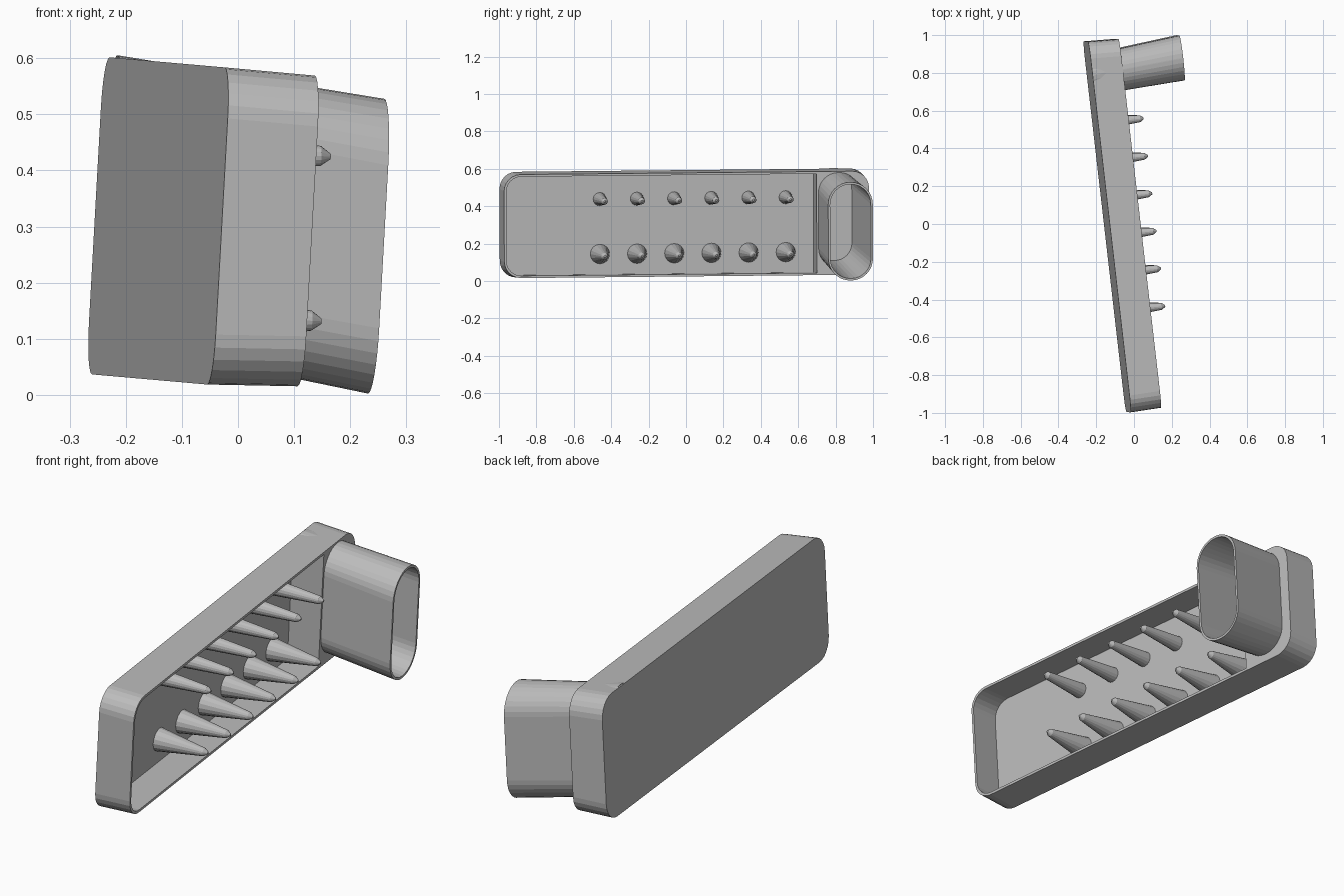
import bpy, bmesh, math
from mathutils import Matrix, Vector

if "Cube" in bpy.data.objects:
    bpy.data.objects.remove(bpy.data.objects["Cube"])

# Tray frame: local x = depth (out of the tray), y = length, z = height
L = Vector((-0.114, 0.99, 0.01)).normalized()
H = Vector((0.055, 0.0, 0.998))
H = (H - L * H.dot(L)).normalized()
D = L.cross(H)
FRAME = Matrix((D, L, H)).transposed().to_4x4()
FRAME.translation = (-0.142, -0.015, 0.31)

LEN, HGT, DEPTH = 0.988, 0.283, 0.163   # half length, half height, depth
WALL, FLOOR, DRAFT = 0.012, 0.014, 0.035

grey = bpy.data.materials.new("plain_grey")
grey.diffuse_color = (0.5, 0.5, 0.5, 1)
grey.use_nodes = True
grey.node_tree.nodes["Principled BSDF"].inputs["Base Color"].default_value = grey.diffuse_color


def rounded(l0, l1, h0, h1, r0, r1, n=6):
    """Rounded rectangle; r0 at the l0 end, r1 at the l1 end."""
    pts = []
    for l, h, r, a0 in ((l1, h1, r1, 0), (l0, h1, r0, 90), (l0, h0, r0, 180), (l1, h0, r1, 270)):
        cl = l - r if l == l1 else l + r
        ch = h - r if h == h1 else h + r
        for i in range(n + 1 if r else 1):
            a = math.radians(a0 + 90 * i / n)
            pts.append((cl + r * math.cos(a), ch + r * math.sin(a)))
    return pts


def loft(name, rings, closed=False):
    """Skin rings given as (depth, profile); closed joins last ring to first."""
    bm = bmesh.new()
    vs = [[bm.verts.new((d, l, h)) for l, h in prof] for d, prof in rings]
    pairs = list(zip(vs, vs[1:])) + ([(vs[-1], vs[0])] if closed else [])
    for a, b in pairs:
        for i in range(len(a)):
            j = (i + 1) % len(a)
            bm.faces.new((a[i], a[j], b[j], b[i]))
    if not closed:
        bm.faces.new(vs[0][::-1])
        bm.faces.new(vs[-1])
    bmesh.ops.recalc_face_normals(bm, faces=bm.faces)
    me = bpy.data.meshes.new(name)
    bm.to_mesh(me)
    bm.free()
    ob = bpy.data.objects.new(name, me)
    ob.matrix_world = FRAME
    me.materials.append(grey)
    bpy.context.collection.objects.link(ob)
    return ob


def cut(ob, cutter):
    mod = ob.modifiers.new("cut", 'BOOLEAN')
    mod.operation, mod.solver, mod.object = 'DIFFERENCE', 'EXACT', cutter
    bpy.context.view_layer.update()
    bpy.context.view_layer.objects.active = ob
    bpy.ops.object.modifier_apply(modifier=mod.name)
    bpy.data.objects.remove(cutter)


# Tray body: drafted block with rounded corners
def body(d):
    t = DRAFT * d
    return d, rounded(-LEN + t, LEN - t, -HGT + t, HGT - t, 0.09, 0.09)


tray = loft("tray", [body(0), body(DEPTH)])


# Open cavity, ending in a square partition before the spout
def cavity(d):
    t = DRAFT * d + WALL
    return d, rounded(-LEN + t, 0.70, -HGT + t, HGT - t, 0.08, 0)


cut(tray, loft("cavity_cutter", [cavity(FLOOR), cavity(DEPTH + 0.05)]))

# Slanted oval spout, running from the tray floor outwards
inv = FRAME.inverted()
p0 = inv @ Vector((-0.225, 0.79, 0.352))
p1 = inv @ Vector((0.246, 0.88, 0.265))


def oval(d, inset):
    k = (d - p0.x) / (p1.x - p0.x)
    c = p0.lerp(p1, k)
    w = 0.107 + 0.013 * k - inset
    h = 0.253 + 0.010 * k - inset
    return d, rounded(c.y - w, c.y + w, c.z - h, c.z + h, w * 0.98, w * 0.98, 8)


cut(tray, loft("spout_cutter", [oval(FLOOR, 0.006), oval(DEPTH + 0.05, 0.006)]))
loft("spout", [oval(0.004, 0), oval(p1.x, 0), oval(p1.x, 0.011), oval(FLOOR - 0.002, 0.011)], closed=True)


# Two rows of tapered pins with small pointed tips
def circle(d, l, h, r, n=16):
    return d, [(l + r * math.cos(2 * math.pi * i / n), h + r * math.sin(2 * math.pi * i / n)) for i in range(n)]


for row, h, r in (("upper", 0.133, 0.036), ("lower", -0.161, 0.053)):
    for i in range(6):
        l = -0.45 + 0.2 * i
        loft(f"{row}_pin_{i + 1}", [circle(FLOOR - 0.004, l, h, r), circle(0.232, l, h, 0.018),
                                    circle(0.25, l, h, 0.005)])
